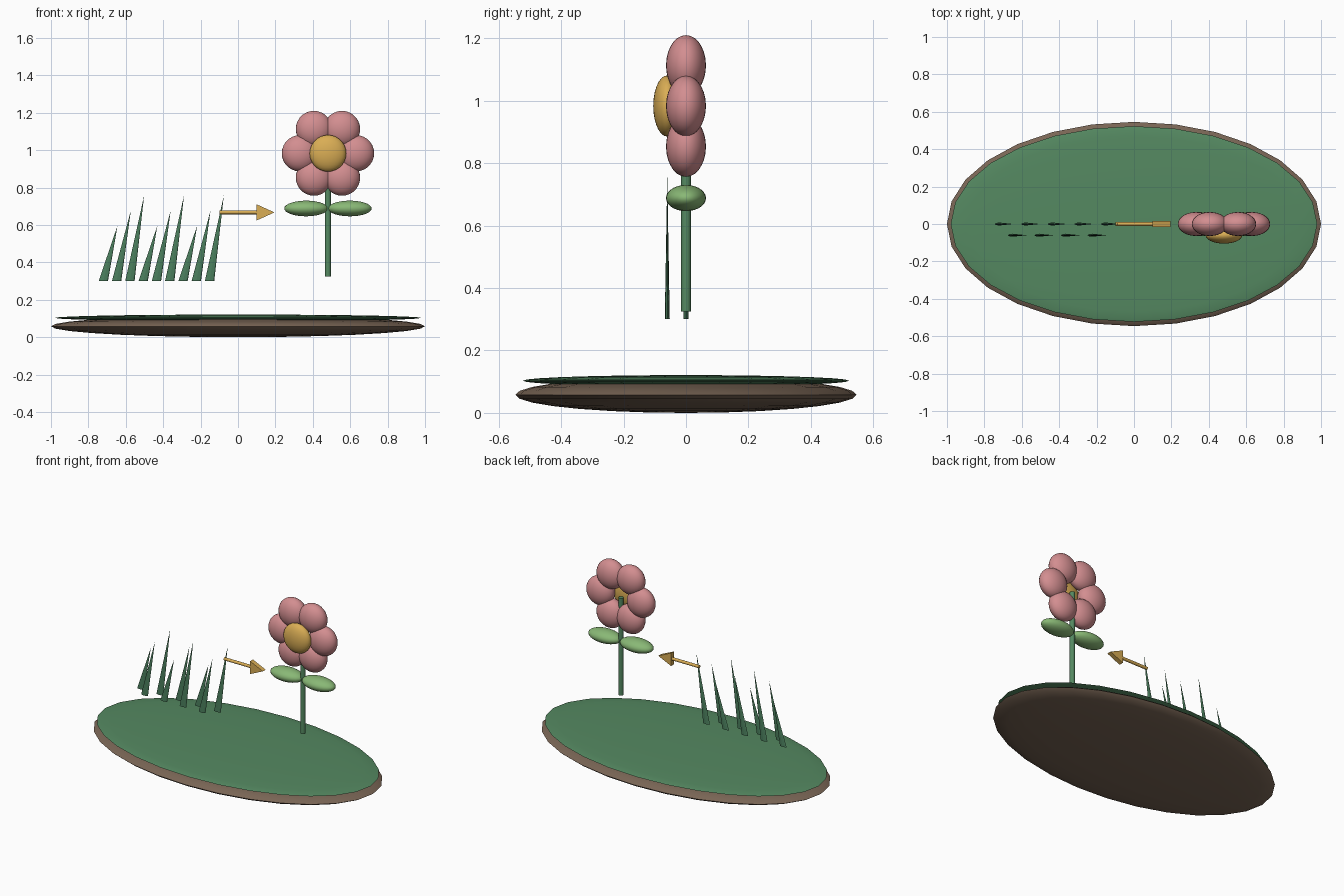
import bpy, bmesh
from math import cos, sin, pi, radians
from mathutils import Matrix

if "Cube" in bpy.data.objects:
    bpy.data.objects.remove(bpy.data.objects["Cube"])


def material(name, rgb):
    m = bpy.data.materials.new(name)
    m.diffuse_color = (*rgb, 1)
    m.use_nodes = True
    m.node_tree.nodes["Principled BSDF"].inputs["Base Color"].default_value = m.diffuse_color
    return m


SOIL = material("soil", (0.19, 0.13, 0.09))
GREEN = material("green", (0.09, 0.25, 0.12))
BLADE = material("blade_green", (0.07, 0.21, 0.11))
LEAF = material("leaf_green", (0.25, 0.48, 0.18))
PINK = material("pink", (0.65, 0.27, 0.28))
YELLOW = material("yellow", (0.70, 0.42, 0.09))


def finish(name, bm, mat, smooth=True):
    bmesh.ops.recalc_face_normals(bm, faces=bm.faces)
    mesh = bpy.data.meshes.new(name)
    bm.to_mesh(mesh)
    bm.free()
    mesh.materials.append(mat)
    obj = bpy.data.objects.new(name, mesh)
    bpy.context.collection.objects.link(obj)
    if smooth:
        bpy.ops.object.select_all(action='DESELECT')
        obj.select_set(True)
        bpy.context.view_layer.objects.active = obj
        bpy.ops.object.shade_smooth_by_angle(angle=radians(40))
    return obj


def ellipsoid(name, centre, radii, mat, segments=28, rings=14):
    bm = bmesh.new()
    bmesh.ops.create_uvsphere(bm, u_segments=segments, v_segments=rings, radius=1,
                              matrix=Matrix.Translation(centre) @ Matrix.Diagonal((*radii, 1)))
    return finish(name, bm, mat)


def cylinder(name, centre, radius, depth, mat, rot=Matrix()):
    bm = bmesh.new()
    bmesh.ops.create_cone(bm, cap_ends=True, segments=16, radius1=radius, radius2=radius,
                          depth=depth, matrix=Matrix.Translation(centre) @ rot)
    return finish(name, bm, mat)


# Ground: soil lens with a thin grass lens on top
ellipsoid("soil_base", (0, 0, 0.058), (1, 0.546, 0.058), SOIL)
ellipsoid("grass_top", (0, 0, 0.103), (0.98, 0.523, 0.018), GREEN)

# Flower
FX, FZ = 0.481, 0.983
cylinder("stem", (FX, 0, 0.65), 0.016, 0.65, GREEN)
for i in range(6):
    a = i * pi / 3
    ellipsoid(f"petal_{i + 1}", (FX + 0.15 * cos(a), 0, FZ + 0.15 * sin(a)),
              (0.097, 0.064, 0.097), PINK)
ellipsoid("flower_centre", (FX, -0.06, FZ), (0.098, 0.045, 0.098), YELLOW)
for side, label in ((-1, "left"), (1, "right")):
    ellipsoid(f"leaf_{label}", (FX + side * 0.117, 0, 0.688), (0.117, 0.064, 0.042), LEAF)

# Arrow: round shaft and flat triangular head
AZ = 0.667
cylinder("arrow_shaft", (0.0, 0, AZ), 0.01, 0.2, YELLOW, Matrix.Rotation(pi / 2, 4, 'Y'))
bm = bmesh.new()
tri = [bm.verts.new((x, -0.015, AZ + z)) for x, z in ((0.1, -0.043), (0.195, 0), (0.1, 0.043))]
face = bm.faces.new(tri)
ext = bmesh.ops.extrude_face_region(bm, geom=[face], use_keep_orig=True)
bmesh.ops.translate(bm, vec=(0, 0.03, 0),
                    verts=[v for v in ext["geom"] if isinstance(v, bmesh.types.BMVert)])
finish("arrow_head", bm, YELLOW, smooth=False)

# Grass blades: flattened leaning spikes in two staggered rows
for i in range(9):
    x, y = -0.72 + 0.071 * i, -0.06 * (i % 2)
    top = (0.597, 0.677, 0.757)[i % 3]
    bm = bmesh.new()
    ring = [bm.verts.new((x + 0.025 * cos(k * pi / 4), y + 0.008 * sin(k * pi / 4), 0.3))
            for k in range(8)]
    tip = bm.verts.new((x + 0.076, y, top))
    bm.faces.new(ring)
    for k in range(8):
        bm.faces.new((ring[k], ring[(k + 1) % 8], tip))
    finish(f"grass_blade_{i + 1}", bm, BLADE, smooth=False)
